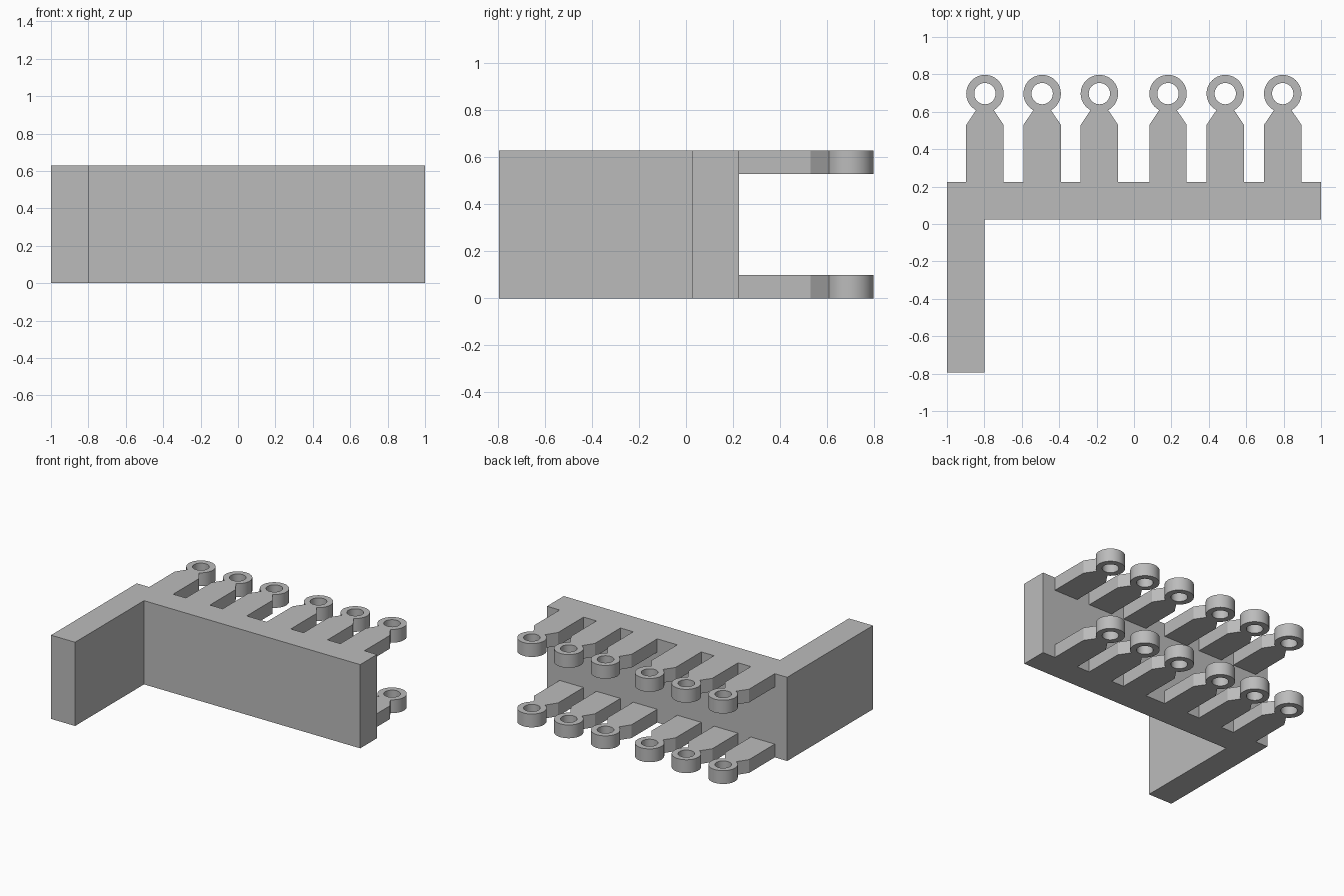
import bpy, bmesh, math

if "Cube" in bpy.data.objects:
    bpy.data.objects.remove(bpy.data.objects["Cube"])

HEIGHT = 0.63
LUG_THICK = 0.10
RING_Y, RING_R, HOLE_R = 0.697, 0.10, 0.057

grey = bpy.data.materials.new("plain grey")
grey.diffuse_color = (0.5, 0.5, 0.5, 1)
grey.use_nodes = True
grey.node_tree.nodes["Principled BSDF"].inputs["Base Color"].default_value = grey.diffuse_color


def extrude_outlines(name, loops, z0, z1):
    """Fill closed outlines (inner ones become holes) and extrude them."""
    curve = bpy.data.curves.new(name + "_profile", 'CURVE')
    curve.dimensions = '2D'
    curve.fill_mode = 'BOTH'
    curve.extrude = (z1 - z0) / 2
    for pts in loops:
        spline = curve.splines.new('POLY')
        spline.points.add(len(pts) - 1)
        for p, (x, y) in zip(spline.points, pts):
            p.co = (x, y, 0, 1)
        spline.use_cyclic_u = True
    helper = bpy.data.objects.new(name + "_helper", curve)
    bpy.context.collection.objects.link(helper)
    bpy.context.view_layer.update()
    mesh = bpy.data.meshes.new_from_object(
        helper.evaluated_get(bpy.context.evaluated_depsgraph_get()))
    bpy.data.objects.remove(helper)
    bm = bmesh.new()
    bm.from_mesh(mesh)
    bmesh.ops.translate(bm, verts=bm.verts, vec=(0, 0, (z0 + z1) / 2))
    bmesh.ops.remove_doubles(bm, verts=bm.verts, dist=1e-5)
    bmesh.ops.recalc_face_normals(bm, faces=bm.faces)
    bm.to_mesh(mesh)
    bm.free()
    mesh.materials.clear()
    mesh.materials.append(grey)
    mesh.name = name
    obj = bpy.data.objects.new(name, mesh)
    bpy.context.collection.objects.link(obj)
    bpy.ops.object.select_all(action='DESELECT')
    obj.select_set(True)
    bpy.context.view_layer.objects.active = obj
    bpy.ops.object.shade_smooth_by_angle(angle=math.radians(25))
    return obj


def arc(cx, cy, r, a0, a1, n):
    return [(cx + r * math.cos(a0 + (a1 - a0) * i / n),
             cy + r * math.sin(a0 + (a1 - a0) * i / n)) for i in range(n + 1)]


# L-shaped wall
extrude_outlines("corner_wall", [[
    (-1, -0.795), (-0.8, -0.795), (-0.8, 0.025), (1, 0.025),
    (1, 0.225), (-1, 0.225)]], 0, HEIGHT)

# Lug: straight shank, tapered neck and pierced ring
neck = math.radians(-62)
outline = [(-0.10, 0.225), (0.10, 0.225), (0.10, 0.53)]
outline += arc(0, RING_Y, RING_R, neck, math.pi - neck, 48)
outline += [(-0.10, 0.53)]
hole = arc(0, RING_Y, HOLE_R, 0, 2 * math.pi, 40)[:-1]

# Two rows of six lugs
for row, z0 in (("lower", 0), ("upper", HEIGHT - LUG_THICK)):
    master = extrude_outlines(row + "_lug", [outline, hole], z0, z0 + LUG_THICK)
    xs = (-0.797, -0.491, -0.185, 0.182, 0.488, 0.795)
    master.location.x = xs[0]
    for x in xs[1:]:
        lug = master.copy()
        lug.location.x = x
        bpy.context.collection.objects.link(lug)
